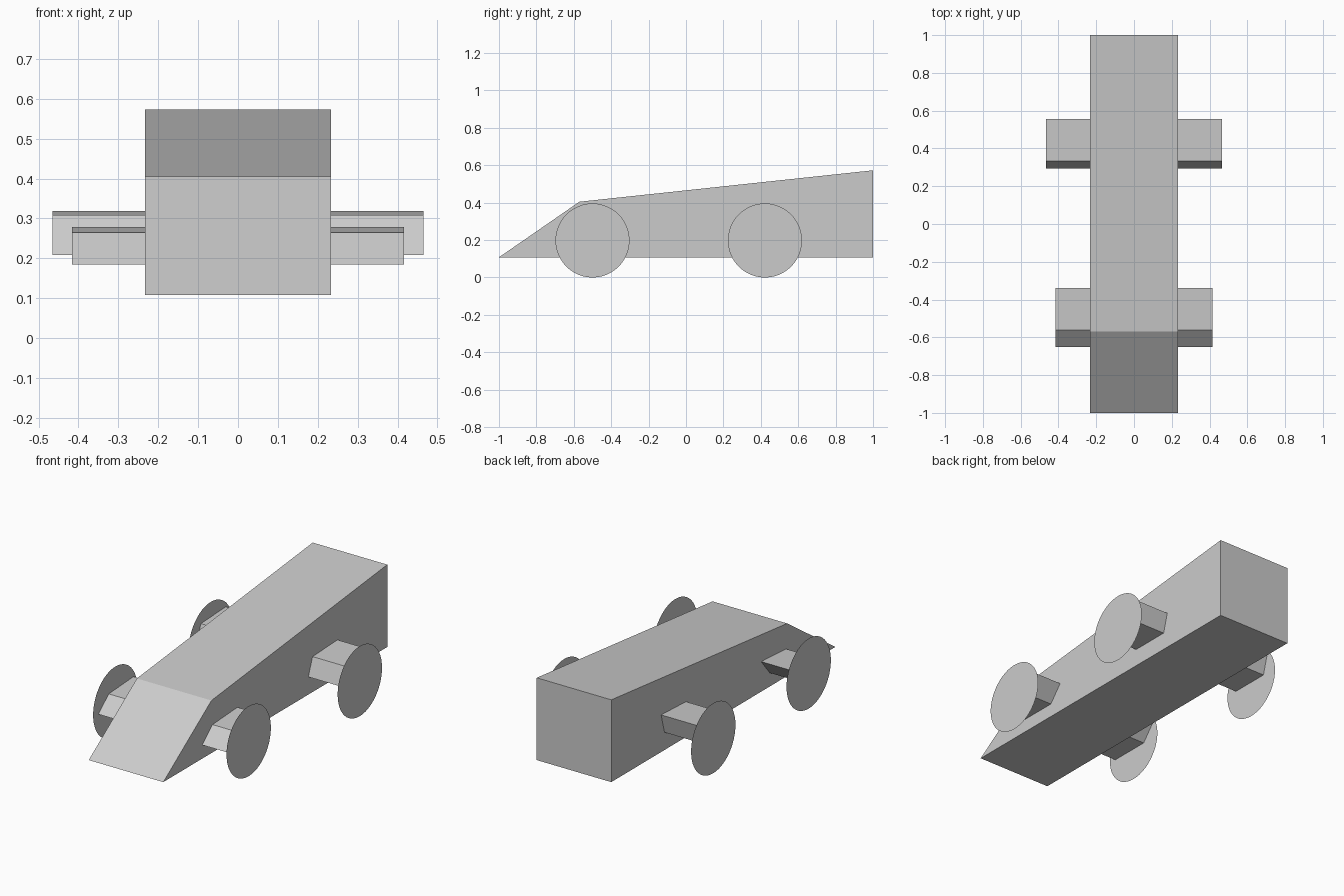
import bpy, bmesh
from math import sin, cos, tau

if "Cube" in bpy.data.objects:
    bpy.data.objects.remove(bpy.data.objects["Cube"])


def make_object(name, bm):
    mesh = bpy.data.meshes.new(name)
    bm.to_mesh(mesh)
    bm.free()
    obj = bpy.data.objects.new(name, mesh)
    bpy.context.collection.objects.link(obj)
    return obj


def prism(name, profile, x0, x1):
    """Extrude a (y, z) side profile along x from x0 to x1."""
    bm = bmesh.new()
    face = bm.faces.new([bm.verts.new((x0, y, z)) for y, z in profile])
    ext = bmesh.ops.extrude_face_region(bm, geom=[face], use_keep_orig=True)
    verts = [v for v in ext["geom"] if isinstance(v, bmesh.types.BMVert)]
    bmesh.ops.translate(bm, verts=verts, vec=(x1 - x0, 0, 0))
    bmesh.ops.recalc_face_normals(bm, faces=bm.faces)
    return make_object(name, bm)


def disc(name, x, y, z, r, sides=48):
    """Flat wheel disc facing outward along x."""
    bm = bmesh.new()
    turn = 1 if x > 0 else -1
    angles = [turn * tau * i / sides for i in range(sides)]
    bm.faces.new([bm.verts.new((x, y + r * cos(a), z + r * sin(a))) for a in angles])
    return make_object(name, bm)


# Wedge-shaped body
HALF = 0.233
prism("body", [(-1, 0.108), (1, 0.108), (1, 0.573), (-0.57, 0.405)], -HALF, HALF)

# Axle arm profile, wheel plane and wheel centre for each axle
R = 0.198
axles = {
    "front": ([(-0.652, 0.185), (-0.415, 0.185), (-0.338, 0.278), (-0.56, 0.265)], 0.417, -0.5),
    "rear": ([(0.295, 0.208), (0.525, 0.208), (0.555, 0.318), (0.333, 0.308)], 0.466, 0.422),
}
for end, (profile, reach, wheel_y) in axles.items():
    for side, s in (("right", 1), ("left", -1)):
        # Arm runs from just inside the body to just behind the disc
        prism(f"{end}_{side}_axle_arm", profile, s * (HALF - 0.005), s * (reach - 0.001))
        disc(f"{end}_{side}_wheel", s * reach, wheel_y, R, R)
